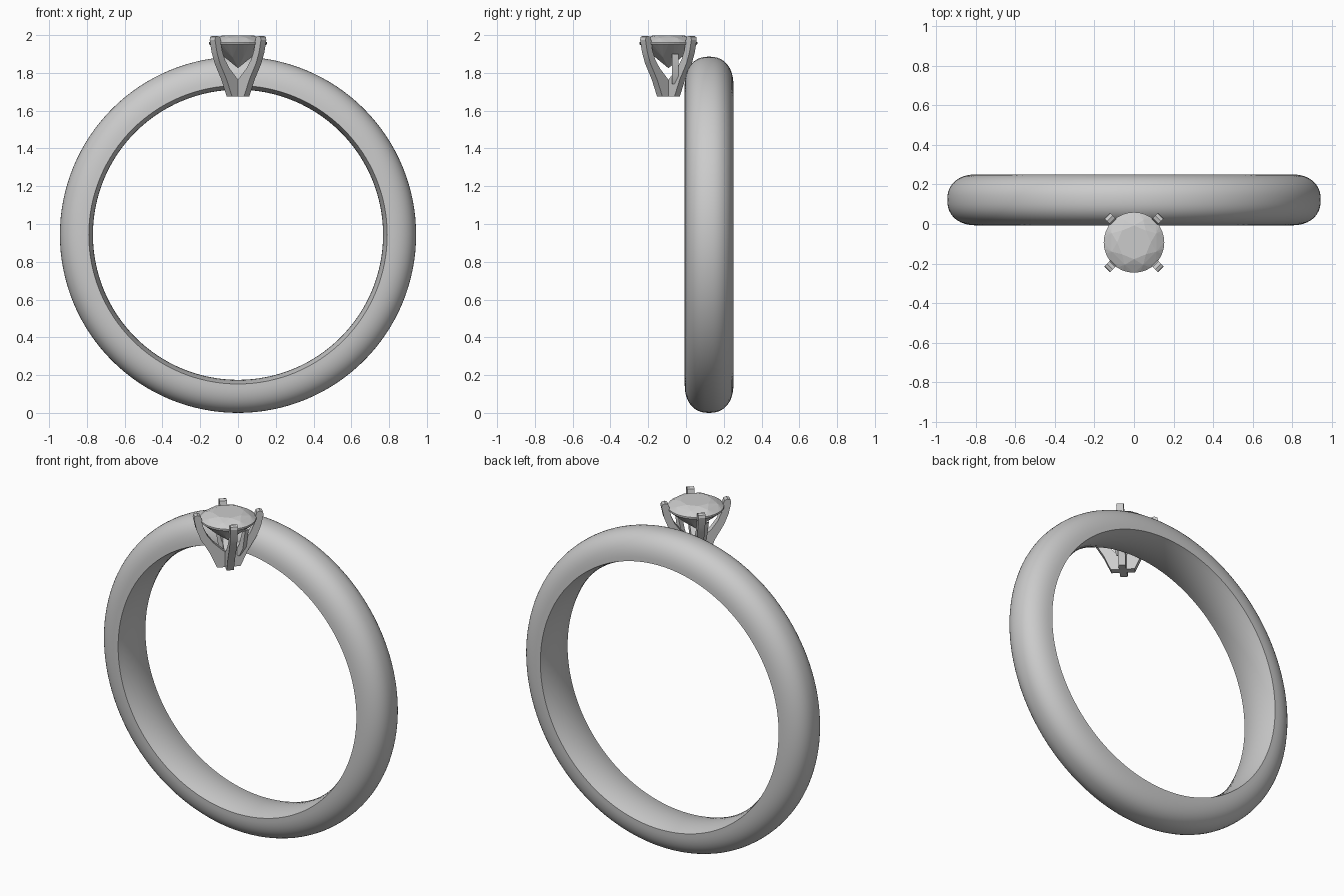
import bpy, bmesh
from math import sin, cos, pi
from mathutils import Matrix, Vector

if "Cube" in bpy.data.objects:
    bpy.data.objects.remove(bpy.data.objects["Cube"])

HEAD_Y = -0.093


def finish(bm, name, angle=None):
    bmesh.ops.remove_doubles(bm, verts=bm.verts, dist=1e-5)
    bmesh.ops.recalc_face_normals(bm, faces=bm.faces)
    me = bpy.data.meshes.new(name)
    bm.to_mesh(me)
    bm.free()
    ob = bpy.data.objects.new(name, me)
    bpy.context.collection.objects.link(ob)
    if angle:
        bpy.ops.object.select_all(action='DESELECT')
        ob.select_set(True)
        bpy.context.view_layer.objects.active = ob
        bpy.ops.object.shade_smooth_by_angle(angle=angle)
    return ob


def plate(bm, pts, thick, mat):
    """Extrude a closed (radius, z) outline into a plate centred on its plane."""
    vs = [bm.verts.new(mat @ Vector((r, -thick / 2, z))) for r, z in pts]
    face = bm.faces.new(vs)
    ext = bmesh.ops.extrude_face_region(bm, geom=[face])
    top = [v for v in ext['geom'] if isinstance(v, bmesh.types.BMVert)]
    bmesh.ops.translate(bm, verts=top, vec=mat.to_3x3() @ Vector((0, thick, 0)))


# Band: domed outside, comfort-fit inside, swept round the finger axis
CY, CZ, HW = 0.122, 0.943, 0.129
profile = []
for i in range(25):
    a = pi * i / 24
    c, s = cos(a), max(sin(a), 0)
    y = HW * (1 if c > 0 else -1) * abs(c) ** (2 / 2.3)
    profile.append((y, 0.79 + 0.153 * s ** (2 / 2.3)))
for i in range(1, 8):
    t = -1 + 2 * i / 8
    profile.append((HW * t, 0.768 + 0.022 * t * t))
bm = bmesh.new()
SEG = 128
rings = []
for k in range(SEG):
    a = 2 * pi * k / SEG
    rings.append([bm.verts.new((r * sin(a), CY + y, CZ + r * cos(a))) for y, r in profile])
n = len(profile)
for k in range(SEG):
    p, q = rings[k], rings[(k + 1) % SEG]
    for j in range(n):
        bm.faces.new((p[j], p[(j + 1) % n], q[(j + 1) % n], q[j]))
finish(bm, "band", 0.7)

# Four prongs: flat curved claws meeting at the centre of the base
claw = [(0, 1.675), (0.065, 1.675), (0.105, 1.765), (0.155, 1.85), (0.178, 1.91),
        (0.192, 1.975), (0.188, 1.99), (0.172, 1.996), (0.155, 1.99), (0.147, 1.965),
        (0.14, 1.92), (0.118, 1.87), (0.085, 1.825), (0, 1.745)]
bm = bmesh.new()
for k in range(4):
    m = Matrix.Translation((0, HEAD_Y, 0)) @ Matrix.Rotation(pi / 4 + k * pi / 2, 4, 'Z')
    plate(bm, claw, 0.04, m)
finish(bm, "prongs", 0.4)

# Small upright struts between the prongs and the band
strut = [(0.03, 1.745), (0.06, 1.74), (0.085, 1.79), (0.1, 1.9), (0.08, 1.89), (0.06, 1.81)]
bm = bmesh.new()
for side in (1, -1):
    m = Matrix.Translation((0, -0.058, 0)) @ Matrix.Diagonal((side, 1, 1, 1))
    plate(bm, strut, 0.034, m)
finish(bm, "struts", 0.4)

# Brilliant-cut gem: convex hull of table, crown, girdle and point
bm = bmesh.new()
levels = [(8, 0.085, 1.998, 0), (8, 0.122, 1.985, 0.5), (32, 0.153, 1.962, 0),
          (32, 0.153, 1.952, 0), (8, 0.075, 1.882, 0.5), (1, 0, 1.825, 0)]
for cnt, r, z, off in levels:
    for k in range(cnt):
        a = 2 * pi * (k + off) / cnt
        bm.verts.new((r * cos(a), HEAD_Y + r * sin(a), z))
hull = bmesh.ops.convex_hull(bm, input=bm.verts)
bmesh.ops.dissolve_limit(bm, angle_limit=0.01, verts=bm.verts, edges=bm.edges)
finish(bm, "gem")
